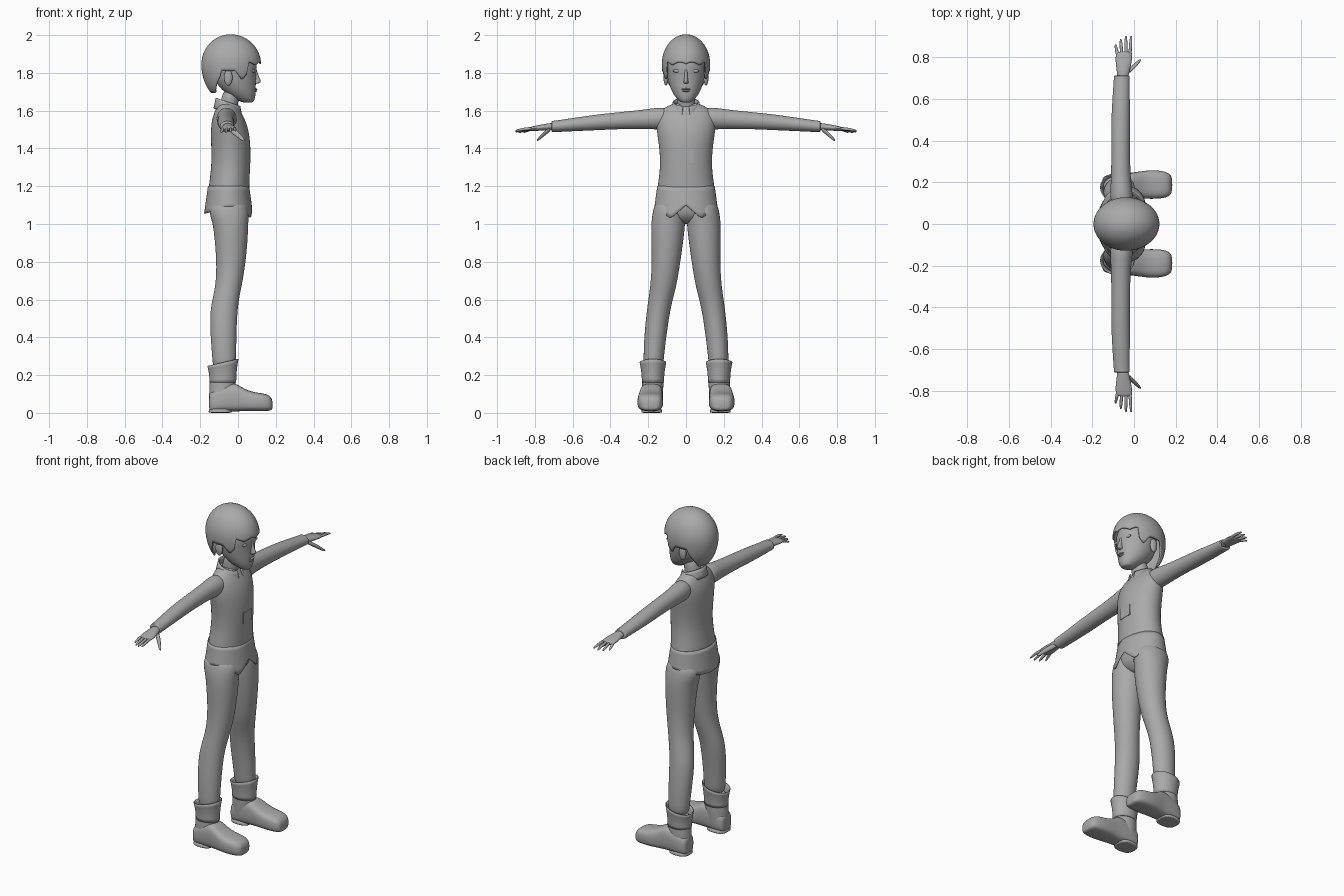
import bpy
import bmesh
from math import sin, cos, pi, sqrt, radians, copysign

cube = bpy.data.objects.get("Cube")
if cube:
    bpy.data.objects.remove(cube, do_unlink=True)

grey = bpy.data.materials.new("plain grey")
grey.use_nodes = True
grey.diffuse_color = (0.4, 0.4, 0.4, 1)
grey.node_tree.nodes["Principled BSDF"].inputs["Base Color"].default_value = (0.4, 0.4, 0.4, 1)


def finish(name, bm, mirror=False, thickness=0, subdivide=0, sharp=60):
    """Turn a bmesh into a smooth object with its modifiers."""
    bmesh.ops.recalc_face_normals(bm, faces=bm.faces)
    mesh = bpy.data.meshes.new(name)
    bm.to_mesh(mesh)
    bm.free()
    mesh.materials.append(grey)
    obj = bpy.data.objects.new(name, mesh)
    bpy.context.collection.objects.link(obj)
    if thickness:
        solid = obj.modifiers.new("Thickness", "SOLIDIFY")
        solid.thickness = thickness
        solid.offset = 0
    if subdivide:
        obj.modifiers.new("Smooth", "SUBSURF").levels = subdivide
        obj.modifiers["Smooth"].render_levels = subdivide
    if mirror:
        flip = obj.modifiers.new("Mirror", "MIRROR")
        flip.use_axis = (False, True, False)
    bpy.ops.object.select_all(action="DESELECT")
    obj.select_set(True)
    bpy.context.view_layer.objects.active = obj
    bpy.ops.object.shade_smooth_by_angle(angle=radians(sharp))
    return obj


def loft(name, axis, rings, mirror=False, sides=16, square=1.0, subdivide=2):
    """Skin oval rings (position, centre a, centre b, radius a, radius b)."""
    bm = bmesh.new()
    loops = []
    for t, a, b, ra, rb in rings:
        loop = []
        for i in range(sides):
            angle = 2 * pi * i / sides
            ca, sa = cos(angle), sin(angle)
            p = a + ra * 1.025 * copysign(abs(ca) ** square, ca)
            q = b + rb * 1.025 * copysign(abs(sa) ** square, sa)
            place = {"x": (t, p, q), "y": (p, t, q), "z": (p, q, t)}[axis]
            loop.append(bm.verts.new(place))
        loops.append(loop)
    for low, high in zip(loops, loops[1:]):
        for i in range(sides):
            j = (i + 1) % sides
            bm.faces.new((low[i], low[j], high[j], high[i]))
    bm.faces.new(loops[0])
    bm.faces.new(loops[-1])
    return finish(name, bm, mirror, subdivide=subdivide)


def sheet(name, point, columns, rows, thickness, mirror=False, gap=0):
    """Wrap a cloth-like surface around an axis, with an optional front gap."""
    bm = bmesh.new()
    grid = []
    for i in range(columns + 1):
        angle = gap + (2 * pi - 2 * gap) * i / columns
        grid.append([bm.verts.new(point(angle, j / rows)) for j in range(rows + 1)])
    for left, right in zip(grid, grid[1:]):
        for j in range(rows):
            bm.faces.new((left[j], right[j], right[j + 1], left[j + 1]))
    bmesh.ops.remove_doubles(bm, verts=bm.verts, dist=0.0004)
    return finish(name, bm, mirror, thickness)


def mix(a, b, t):
    return a + (b - a) * t


def ellipsoid(name, centre, radii, mirror=False):
    bm = bmesh.new()
    bmesh.ops.create_uvsphere(bm, u_segments=20, v_segments=12, radius=1)
    bmesh.ops.scale(bm, verts=bm.verts, vec=radii)
    bmesh.ops.translate(bm, verts=bm.verts, vec=centre)
    return finish(name, bm, mirror)


# Jacket body, sloping into the neck
loft("jacket_body", "z", [
    (1.12, -.05, 0, .11, .16), (1.2, -.048, 0, .107, .15), (1.3, -.038, 0, .102, .135),
    (1.4, -.037, 0, .104, .14), (1.48, -.042, 0, .102, .153), (1.55, -.05, 0, .09, .16),
    (1.6, -.056, 0, .066, .142), (1.63, -.058, 0, .05, .085), (1.64, -.058, 0, .045, .06)])


# Jacket hem with a notch and two points at the front
def hem(angle, t):
    x, y = cos(angle), sin(angle)
    side = abs(y) * .17
    if x > 0:
        edge = 1.1 - .07 * side / .08 if side < .08 else 1.03 + .06 * (side - .08) / .09
    else:
        edge = 1.09 - .035 * abs(x)
    z = mix(1.2, edge, t)
    grow = (1.2 - z) * .14
    return (-.05 + x * (.107 + grow), y * (.15 + grow), z)


sheet("jacket_hem", hem, 72, 6, .004)

# Chest pocket
bm = bmesh.new()
bmesh.ops.create_cube(bm, size=1)
bmesh.ops.scale(bm, verts=bm.verts, vec=(.008, .08, .066))
bmesh.ops.translate(bm, verts=bm.verts, vec=(.062, 0, 1.357))
finish("chest_pocket", bm, sharp=30)


# Stand-up collar, open at the front
def collar(angle, t):
    x, y = cos(angle), sin(angle)
    z = 1.617 - .022 * x + mix(-.028, .028, t)
    flare = mix(.012, 0, t)
    return (-.052 + x * (.062 + flare), y * (.066 + flare), z)


sheet("collar", collar, 40, 3, .008, gap=.25)

# Neck
loft("neck", "z", [(1.58, -.055, 0, .05, .05), (1.64, -.047, 0, .046, .046),
                   (1.72, -.03, 0, .046, .048)])

# Sleeves, with a cuff opening at the wrist
loft("sleeves", "y", [
    (.08, -.058, 1.56, .05, .05), (.14, -.06, 1.559, .055, .06), (.21, -.063, 1.555, .047, .051),
    (.34, -.064, 1.548, .044, .045), (.45, -.065, 1.54, .045, .042), (.56, -.063, 1.53, .043, .037),
    (.69, -.059, 1.517, .038, .03), (.708, -.058, 1.516, .038, .03), (.713, -.058, 1.516, .037, .029)],
    mirror=True)

# Hands: palm, four fingers fanned by rule, and thumb
loft("palms", "y", [
    (.69, -.055, 1.517, .026, .02), (.73, -.052, 1.514, .03, .019), (.77, -.05, 1.51, .039, .016),
    (.81, -.048, 1.505, .041, .013), (.828, -.046, 1.503, .036, .01)], mirror=True, sides=12)
for i, finger in enumerate(["little", "ring", "middle", "index"]):
    root, tip = mix(-.077, -.02, i / 3), mix(-.088, -.014, i / 3)
    reach = [.862, .888, .902, .903][i]
    drop = [.012, .012, .008, .003][i]
    loft(finger + "_fingers", "y", [
        (.8, root, 1.506, .009, .009), (mix(.8, reach, .55), mix(root, tip, .6), 1.505 - drop / 2, .0085, .009),
        (reach - .006, tip, 1.498 - drop, .006, .006), (reach, tip, 1.496 - drop, .003, .003)],
        mirror=True, sides=8, subdivide=1)
loft("thumbs", "y", [
    (.715, -.045, 1.506, .015, .014), (.74, -.018, 1.487, .017, .014), (.764, .007, 1.465, .013, .012),
    (.782, .024, 1.449, .01, .009), (.79, .031, 1.442, .005, .004)], mirror=True, sides=8)

# Trousers: pelvis and legs
loft("pelvis", "z", [(1.0, -.045, 0, .035, .03), (1.02, -.045, 0, .07, .09),
                     (1.06, -.05, 0, .105, .15), (1.16, -.05, 0, .1, .145)])
loft("trouser_legs", "z", [
    (1.13, -.048, .084, .085, .074), (1.07, -.05, .09, .108, .085), (1.01, -.04, .094, .094, .09),
    (.93, -.036, .098, .088, .086), (.8, -.036, .105, .077, .075), (.68, -.048, .118, .069, .069),
    (.6, -.066, .135, .07, .064), (.52, -.077, .149, .072, .061), (.4, -.077, .163, .068, .058),
    (.3, -.073, .171, .063, .054), (.22, -.073, .173, .06, .05)], mirror=True)


# Boots: flared cuff, shaft, foot and heel
def cuff(angle, t):
    x, y = cos(angle), sin(angle)
    z = mix(.16, .267 + .018 * x, t)
    grow = .012 * t ** 2
    return (-.08 + x * (.068 + grow), .175 + y * (.056 + grow), z)


sheet("boot_cuffs", cuff, 40, 6, .005, mirror=True)
loft("boot_shafts", "z", [
    (.02, -.083, .18, .068, .054), (.07, -.084, .179, .069, .056), (.13, -.083, .177, .069, .057),
    (.18, -.081, .176, .068, .056), (.24, -.078, .175, .067, .055)], mirror=True)
loft("boot_feet", "x", [
    (-.154, .181, .055, .035, .045), (-.14, .181, .06, .052, .055), (-.08, .182, .075, .059, .066),
    (-.02, .184, .085, .06, .077), (.02, .187, .072, .063, .062), (.07, .189, .06, .068, .05),
    (.13, .189, .057, .067, .047), (.168, .188, .052, .056, .041), (.184, .187, .042, .036, .024)],
    mirror=True, square=.62)
loft("boot_heels", "z", [
    (0, -.094, .181, .06, .053), (.003, -.094, .181, .061, .054), (.03, -.093, .181, .061, .054)],
    mirror=True, square=.7)

# Head with a tapered jaw
loft("head", "z", [
    (1.642, .052, 0, .022, .02), (1.651, .045, 0, .04, .036), (1.675, .026, 0, .066, .059),
    (1.71, .004, 0, .09, .079), (1.75, -.012, 0, .106, .093), (1.8, -.016, 0, .112, .102),
    (1.85, -.016, 0, .118, .106), (1.91, -.03, 0, .105, .09), (1.94, -.035, 0, .06, .05)])

# Face details
loft("nose", "z", [(1.742, .096, 0, .01, .012), (1.75, .1, 0, .022, .015), (1.76, .1, 0, .022, .011),
                   (1.79, .094, 0, .013, .008), (1.825, .09, 0, .009, .008)], sides=8)
ellipsoid("eyes", (.081, .045, 1.81), (.009, .023, .009), mirror=True)
ellipsoid("upper_lip", (.09, 0, 1.714), (.013, .023, .005))
ellipsoid("lower_lip", (.088, 0, 1.704), (.013, .019, .006))
ellipsoid("ears", (-.052, .106, 1.775), (.023, .013, .042), mirror=True)


# Bobbed hair: scalloped fringe, locks before the ears, long nape
def hair(angle, t):
    turn = min(angle, 2 * pi - angle)
    x, y = cos(angle), sin(angle)
    if turn < .95:
        edge = 1.84 + .016 * abs(sin(4.5 * turn + .4))
    elif turn < 1.4:
        edge = 1.76 + .05 * abs(turn - 1.15) / .25
    elif turn < 1.95:
        edge = 1.81
    else:
        edge = mix(1.78, 1.675, min(1, (turn - 1.95) / .5))
    low = -(1.845 - edge) / .2 if edge < 1.845 else (edge - 1.845) / .155
    height = sin(mix(pi / 2, low, t))
    z = 1.845 + height * (.155 if height > 0 else .2)
    out = sqrt(max(0, 1 - height ** 2))
    return (-.04 + x * out * (.158 if x > 0 else .15), y * out * .124, z)


sheet("hair", hair, 96, 20, .008)
